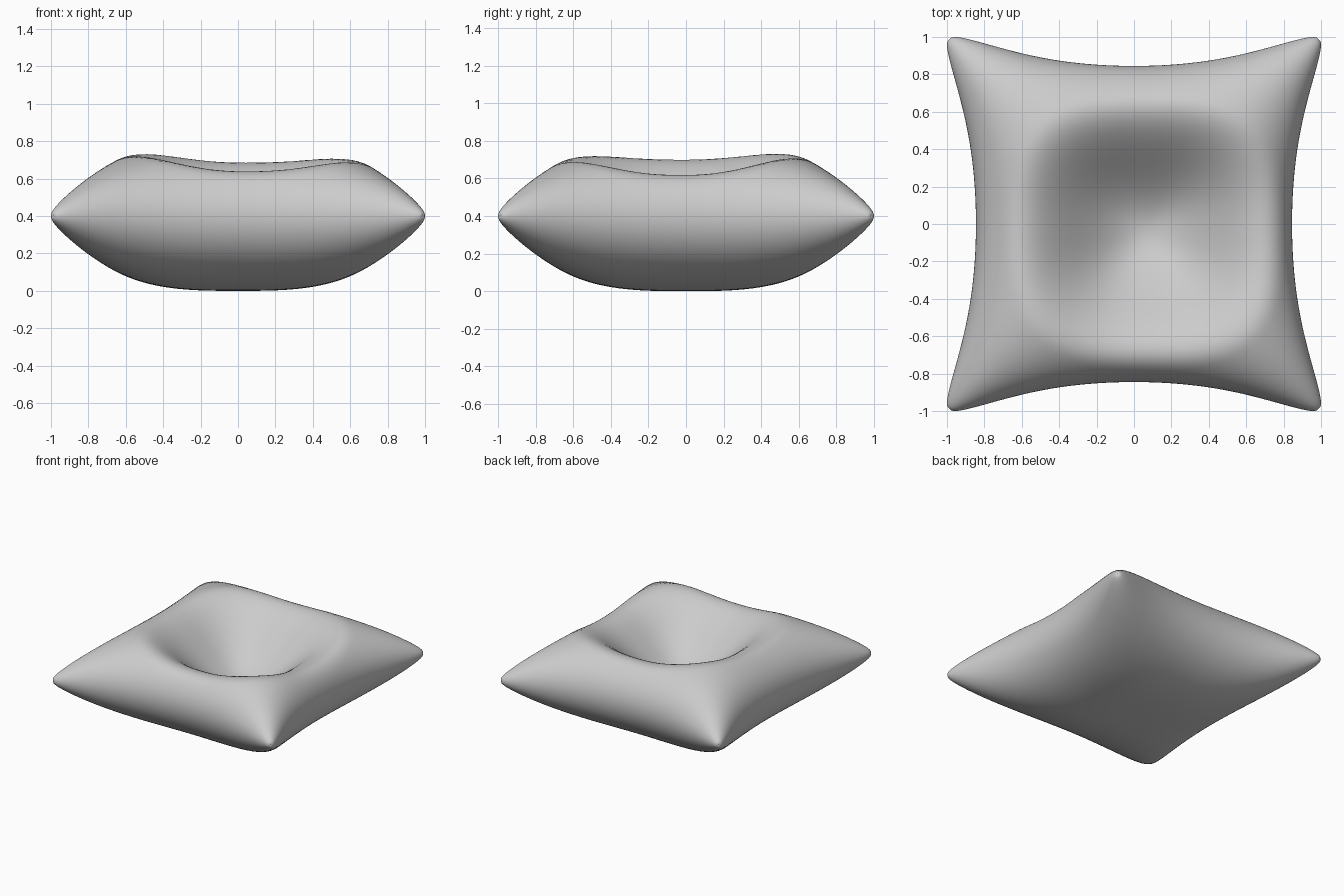
import bpy, bmesh, math

cube = bpy.data.objects.get("Cube")
if cube:
    bpy.data.objects.remove(cube)

SEAM_Z, HALF_THICK = 0.4, 0.4
DENT_X, DENT_Y, DENT_RADIUS, DENT_DEPTH = 0.07, -0.04, 0.75, 0.52


def flare(t):
    """Outward sweep of the seam towards the corners."""
    q = t * t
    return 0.845 + 0.17 * q * (1 + 0.6 * q - 0.6 * q * q)


def puff(t):
    """Stuffed cross-section: flat in the middle, round at the seam."""
    return math.sqrt(max(0.0, 1 - abs(t) ** 3))


def dent(x, y):
    """Soft rounded-square hollow pressed into the top."""
    p = 2.6
    s = (abs(x - DENT_X) ** p + abs(y - DENT_Y) ** p) ** (1 / p) / DENT_RADIUS
    return DENT_DEPTH * (1 - s * s) ** 2 if s < 1 else 0.0


def add_panel(bm, side):
    """One fabric panel: side is 1 for the top, -1 for the bottom."""
    made = bmesh.ops.create_grid(bm, x_segments=72, y_segments=72, size=1)
    for v in made["verts"]:
        a = math.sin(v.co.x * math.pi / 2)
        b = math.sin(v.co.y * math.pi / 2)
        rounding = 1 - 0.03 * abs(a * b) ** 30
        x, y = a * flare(b) * rounding, b * flare(a) * rounding
        z = SEAM_Z + side * HALF_THICK * puff(a) * puff(b)
        v.co = (x, y, z - dent(x, y) if side > 0 else z)


# Cushion: two panels joined along the seam
bm = bmesh.new()
add_panel(bm, 1)
add_panel(bm, -1)
bmesh.ops.remove_doubles(bm, verts=bm.verts, dist=0.0005)
bmesh.ops.recalc_face_normals(bm, faces=bm.faces)
for f in bm.faces:
    f.smooth = True
mesh = bpy.data.meshes.new("cushion")
bm.to_mesh(mesh)
bm.free()
cushion = bpy.data.objects.new("cushion", mesh)
bpy.context.collection.objects.link(cushion)

# Plain grey fabric
fabric = bpy.data.materials.new("grey fabric")
fabric.use_nodes = True
grey = (0.6, 0.6, 0.6, 1)
fabric.diffuse_color = grey
fabric.node_tree.nodes["Principled BSDF"].inputs["Base Color"].default_value = grey
mesh.materials.append(fabric)
